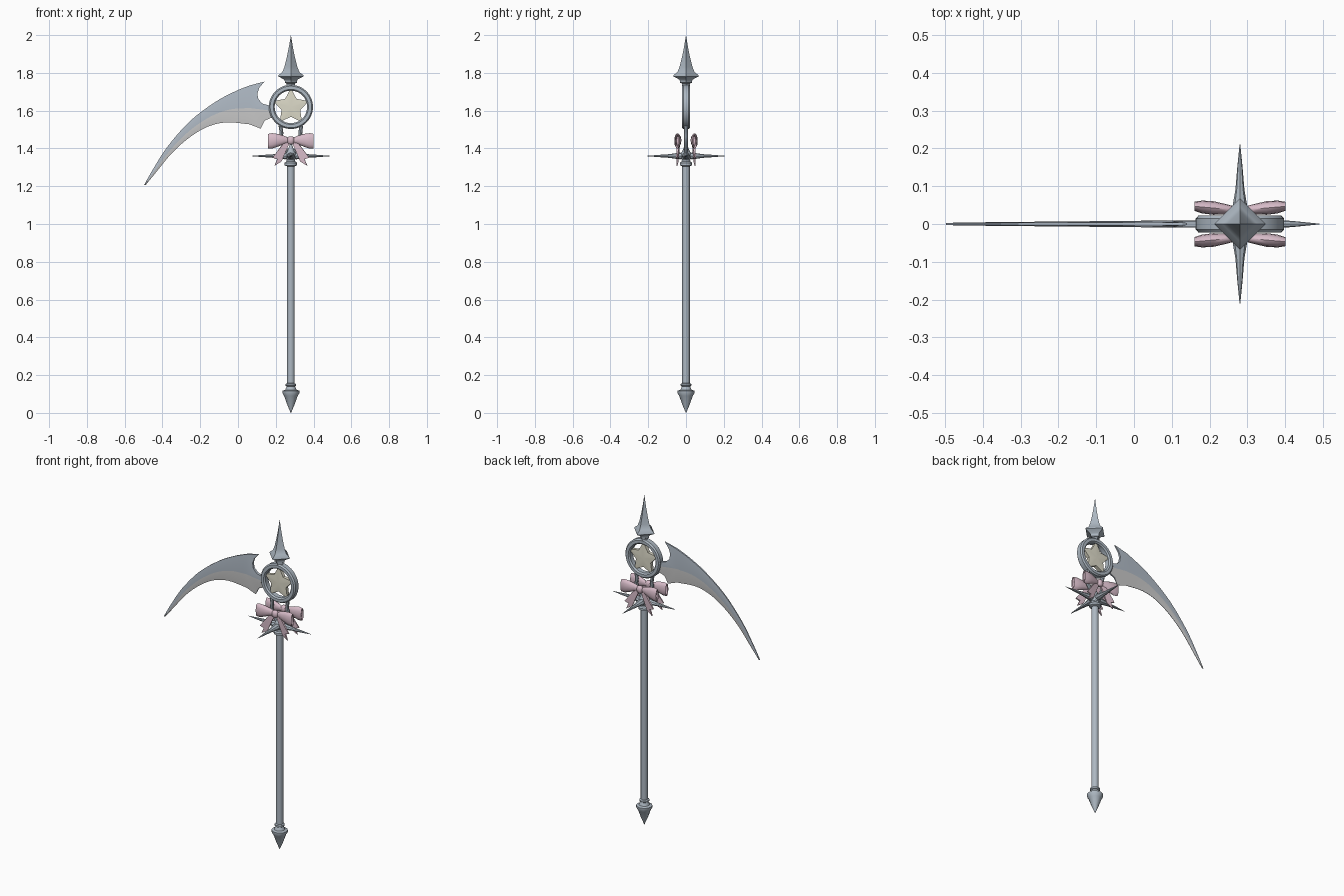
import bpy, bmesh
from math import sin, cos, pi, radians
from mathutils import Matrix, Vector

if "Cube" in bpy.data.objects:
    bpy.data.objects.remove(bpy.data.objects["Cube"])

AX = 0.28  # x of the staff axis


def material(name, r, g, b):
    m = bpy.data.materials.new(name)
    m.diffuse_color = (r, g, b, 1)
    m.use_nodes = True
    m.node_tree.nodes["Principled BSDF"].inputs["Base Color"].default_value = m.diffuse_color
    return m


STEEL = material("steel", 0.42, 0.48, 0.54)
BLADE = material("blade_steel", 0.45, 0.51, 0.58)
EDGE = material("blade_edge", 0.55, 0.55, 0.56)
PINK = material("pink_ribbon", 0.68, 0.50, 0.58)
CREAM = material("cream", 0.72, 0.70, 0.58)


def finish(name, bm, mats, matrix, angle=35):
    bmesh.ops.remove_doubles(bm, verts=bm.verts, dist=1e-5)
    bmesh.ops.recalc_face_normals(bm, faces=bm.faces)
    me = bpy.data.meshes.new(name)
    bm.to_mesh(me)
    bm.free()
    for m in mats:
        me.materials.append(m)
    me.shade_smooth()
    me.set_sharp_from_angle(angle=radians(angle))
    ob = bpy.data.objects.new(name, me)
    ob.matrix_world = matrix
    bpy.context.collection.objects.link(ob)
    return ob


def loft(name, rings, mat, matrix, closed=False, angle=35):
    """Skin a list of equal-sized rings, capped or joined end to end."""
    bm = bmesh.new()
    vs = [[bm.verts.new(p) for p in r] for r in rings]
    n = len(vs[0])
    pairs = list(zip(vs, vs[1:])) + ([(vs[-1], vs[0])] if closed else [])
    for a, b in pairs:
        for i in range(n):
            j = (i + 1) % n
            bm.faces.new((a[i], a[j], b[j], b[i]))
    if not closed:
        bm.faces.new(vs[0])
        bm.faces.new(vs[-1])
    return finish(name, bm, [mat], matrix, angle)


def lathe(name, profile, sides, matrix, closed=False, angle=35):
    rings = [[(r * cos(2 * pi * i / sides), r * sin(2 * pi * i / sides), z)
              for i in range(sides)] for r, z in profile]
    return loft(name, rings, STEEL, matrix, closed, angle)


def plate(name, pts, faces, mats, matrix, mat_ids=None, angle=20):
    """Front faces from (x, z, half thickness), mirrored to the back and rimmed."""
    bm = bmesh.new()
    f = [bm.verts.new((x, -t, z)) for x, z, t in pts]
    b = [bm.verts.new((x, t, z)) for x, z, t in pts]
    count = {}
    for k, face in enumerate(faces):
        for side in (f, b):
            fc = bm.faces.new([side[i] for i in face])
            fc.material_index = mat_ids[k] if mat_ids else 0
        for i, j in zip(face, face[1:] + face[:1]):
            count.setdefault(frozenset((i, j)), []).append((i, j))
    for e in count.values():
        if len(e) == 1:
            i, j = e[0]
            bm.faces.new((f[i], f[j], b[j], b[i]))
    return finish(name, bm, mats, matrix, angle)


def smooth_path(p, steps=4):
    """Catmull-Rom through 2D points."""
    p = [Vector(q) for q in p]
    p = [2 * p[0] - p[1]] + p + [2 * p[-1] - p[-2]]
    out = []
    for a, b, c, d in zip(p, p[1:], p[2:], p[3:]):
        for s in range(steps):
            t = s / steps
            out.append(0.5 * (2 * b + (c - a) * t + (2 * a - 5 * b + 4 * c - d) * t * t
                              + (3 * b - a - 3 * c + d) * t ** 3))
    return out + [p[-2]]


axis = Matrix.Translation((AX, 0, 0))

# Staff with bottom point and collars
lathe("pole", [(0.02, 0.12), (0.02, 1.36)], 12, axis)
lathe("bottom_point", [(0.001, 0), (0.02, 0.045), (0.036, 0.09), (0.045, 0.105), (0.045, 0.117),
                       (0.03, 0.122), (0.022, 0.14), (0.028, 0.144), (0.028, 0.153), (0.02, 0.157)], 12, axis)
lathe("upper_collar", [(0.02, 1.305), (0.033, 1.311), (0.033, 1.324), (0.024, 1.33),
                       (0.022, 1.34), (0.03, 1.352), (0.03, 1.37), (0.02, 1.385), (0.001, 1.43)], 12, axis)

# Four-sided spear tip
lathe("spear_tip", [(0.022, 1.73), (0.022, 1.744), (0.032, 1.748), (0.032, 1.757), (0.036, 1.765),
                    (0.068, 1.782), (0.066, 1.788), (0.046, 1.803), (0.034, 1.832), (0.022, 1.88),
                    (0.011, 1.935), (0.001, 1.995), (0.0005, 2.0)], 4, axis)

# Cross of four spikes
for k in range(4):
    m = (Matrix.Translation((AX, 0, 1.36)) @ Matrix.Rotation(k * pi / 2, 4, 'Z')
         @ Matrix.Rotation(pi / 2, 4, 'Y'))
    lathe("cross_spike", [(0.014, 0.0), (0.022, 0.03), (0.019, 0.05), (0.012, 0.09),
                          (0.007, 0.15), (0.001, 0.21)], 8, m @ Matrix.Diagonal((0.8, 1, 1, 1)))

# Ring around the star
hub = Matrix.Translation((AX, 0, 1.62))
lathe("ring", [(0.086, -0.014), (0.093, -0.022), (0.11, -0.022), (0.117, -0.014),
               (0.117, 0.014), (0.11, 0.022), (0.093, 0.022), (0.086, 0.014)], 40,
      hub @ Matrix.Rotation(pi / 2, 4, 'X'), closed=True)

# Rounded star
corner = [Vector((r * sin(k * pi / 5), r * cos(k * pi / 5)))
          for k, r in enumerate([0.1, 0.052] * 5)]
star = []
for k in range(0, 10, 2):
    tip, before, after = corner[k], corner[k - 1], corner[k + 1]
    star += [tip.lerp(before, 0.25), tip * 0.91, tip.lerp(after, 0.25), after]
pts = [(p.x, p.y, 0.01) for p in star] + [(0, 0, 0.015)]
plate("star", pts, [[i, (i + 1) % 20, 20] for i in range(20)], [CREAM], hub)

# Prongs holding the ring
for s in (-1, 1):
    path = smooth_path([(0.055 * s, 1.52), (0.05 * s, 1.48), (0.052 * s, 1.44), (0.015 * s, 1.375)])
    loft("ring_prong", [[(p.x + 0.01 * cos(a * pi / 4), 0.011 * sin(a * pi / 4), p.y)
                         for a in range(8)] for p in path], STEEL, axis)

# Curved blade: outer edge, ridge and cutting edge, then the notched root
outer = smooth_path([(-0.497, 1.207), (-0.45, 1.29), (-0.373, 1.41), (-0.257, 1.542),
                     (-0.125, 1.643), (-0.02, 1.70), (0.06, 1.733)])
inner = smooth_path([(-0.49, 1.205), (-0.435, 1.272), (-0.35, 1.375), (-0.257, 1.458),
                     (-0.16, 1.515), (-0.06, 1.538), (0.06, 1.528)])
n = len(outer)
pts, faces, ids = [], [], []
for k, (o, i) in enumerate(zip(outer, inner)):
    u = k / (n - 1)
    r = o.lerp(i, 0.58)
    pts += [(o.x, o.y, 0.002 + 0.003 * u), (r.x, r.y, 0.003 + 0.006 * u), (i.x, i.y, 0.001)]
    if k:
        a, b = 3 * k - 3, 3 * k
        faces += [[a, b, b + 1, a + 1], [a + 1, b + 1, b + 2, a + 2]]
        ids += [0, 1]
e = len(pts)
pts += [(0.14, 1.754, 0.003), (0.113, 1.722, 0.005), (0.102, 1.69, 0.006), (0.108, 1.66, 0.007),
        (0.13, 1.637, 0.008), (0.175, 1.625, 0.008), (0.175, 1.60, 0.009),
        (0.178, 1.563, 0.007), (0.142, 1.548, 0.004), (0.12, 1.505, 0.001)]
L = e - 3
faces += [[L, e, e + 1, e + 2], [L, e + 2, e + 3, L + 1], [L + 1, e + 3, e + 4, e + 6],
          [e + 4, e + 5, e + 6], [L + 1, e + 6, e + 7, e + 8], [L + 1, e + 8, e + 9, L + 2]]
ids += [0, 0, 0, 0, 1, 1]
plate("blade", pts, faces, [BLADE, EDGE], Matrix.Identity(4), ids)

# Bows on the front and back, each with puffed loops, tails and a knot
loop_rings = [(0.008, 0.011, 0.008, 0), (0.035, 0.022, 0.013, 0.002), (0.07, 0.034, 0.018, 0.0),
              (0.1, 0.041, 0.017, -0.003), (0.12, 0.038, 0.012, -0.004),
              (0.118, 0.033, 0.008, -0.004), (0.085, 0.022, 0.006, -0.002)]
tail = [(0.0, 0.0, 0.004), (0.02, 0.006, 0.004), (0.055, -0.035, 0.006), (0.098, -0.092, 0.003),
        (0.073, -0.1, 0.005), (0.088, -0.135, 0.003), (0.05, -0.112, 0.003), (0.024, -0.05, 0.006)]
tail_faces = [[0, 1, 2, 7], [7, 2, 4, 6], [2, 3, 4], [6, 4, 5]]
for turn in (0, pi):
    bow = (axis @ Matrix.Rotation(turn, 4, 'Z') @ Matrix.Translation((0, -0.036, 1.443)))
    for s in (1, -1):
        m = bow @ Matrix.Diagonal((s, 1, 1, 1))
        rings = [[(x, -0.09 * x + t * cos(a * pi / 6), dz + h * sin(a * pi / 6))
                  for a in range(12)] for x, h, t, dz in loop_rings]
        ob = loft("bow_loop", rings, PINK, m, angle=50)
        ob2 = plate("bow_tail", tail, tail_faces, [PINK],
                    m @ Matrix.Rotation(radians(-8), 4, 'Z'))
        for o in (ob, ob2):  # bake the mirroring so normals stay outward
            o.data.transform(o.matrix_world)
            o.matrix_world = Matrix.Identity(4)
            if s < 0:
                o.data.flip_normals()
    knot = [[(w * cos(a * pi / 5), 0.8 * w * sin(a * pi / 5) - 0.006, z) for a in range(10)]
            for w, z in [(0.01, -0.021), (0.018, -0.014), (0.02, 0), (0.018, 0.014), (0.01, 0.021)]]
    loft("bow_knot", knot, PINK, bow, angle=50)
